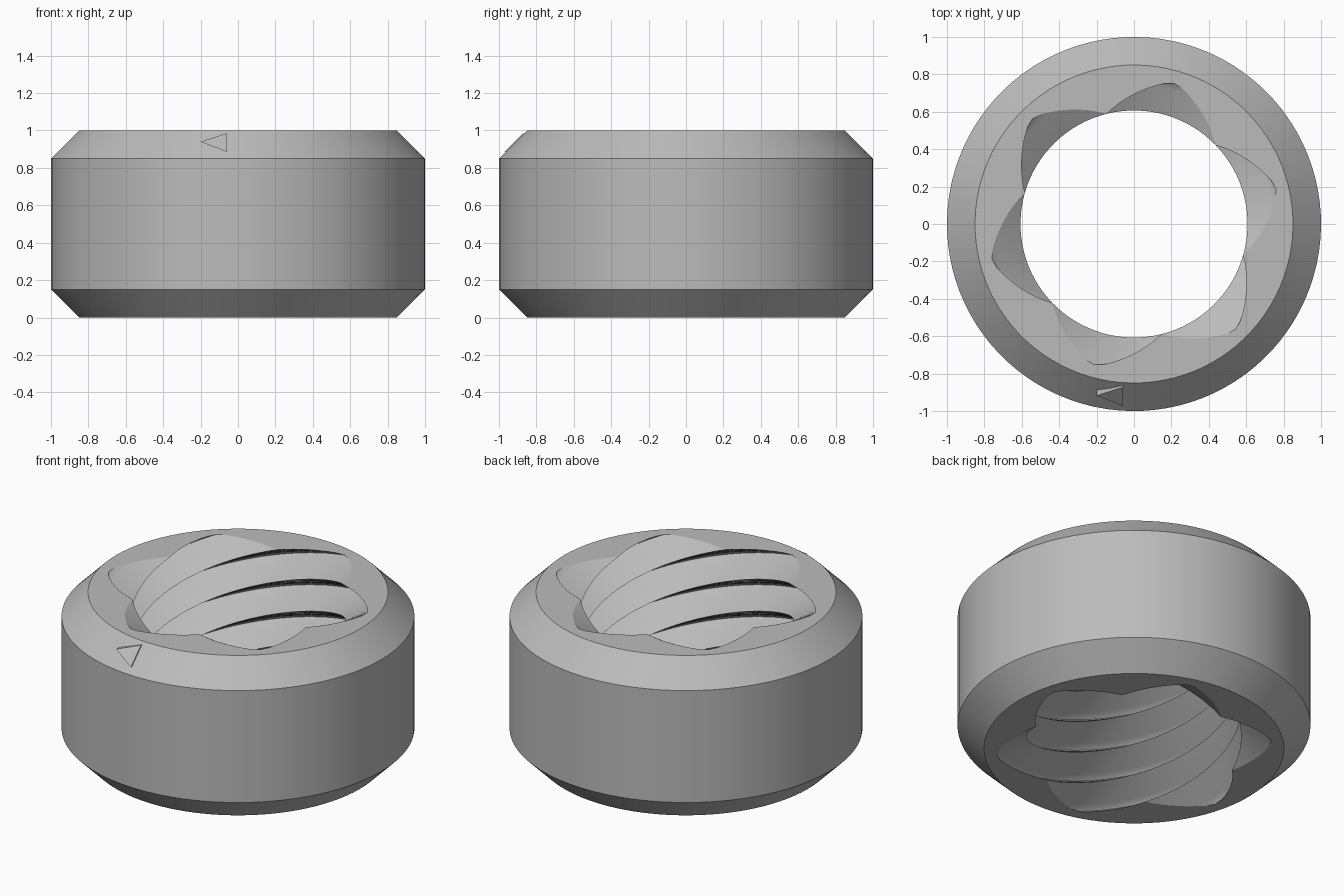
import bpy
import bmesh
import math

cube = bpy.data.objects.get("Cube")
if cube:
    bpy.data.objects.remove(cube)

STARTS = 6          # thread starts
STEPS = 16          # columns per start
COLUMNS = STARTS * STEPS
LEAD = 1.2          # height of one full thread turn
ROWS = 80
PHASE = math.radians(44)


def make_material(name, color):
    mat = bpy.data.materials.new(name)
    mat.use_nodes = True
    mat.diffuse_color = color
    mat.node_tree.nodes["Principled BSDF"].inputs["Base Color"].default_value = color
    return mat


def finish(bm, name, mat):
    bmesh.ops.recalc_face_normals(bm, faces=bm.faces[:])
    mesh = bpy.data.meshes.new(name)
    bm.to_mesh(mesh)
    bm.free()
    mesh.materials.append(mat)
    obj = bpy.data.objects.new(name, mesh)
    bpy.context.collection.objects.link(obj)
    return obj


def thread_radius(i):
    """V-shaped groove with a slightly blunted root."""
    t = 1 - abs(i % STEPS / STEPS * 2 - 1)
    return min(0.607 + 0.185 * t, 0.782)


def ring(bm, z, radius, twist=0.0):
    verts = []
    for i in range(COLUMNS):
        a = PHASE + math.tau * i / COLUMNS + twist
        r = radius(i)
        verts.append(bm.verts.new((r * math.cos(a), r * math.sin(a), z)))
    return verts


def bridge(bm, a, b, shift=0):
    for i in range(COLUMNS):
        j = (i + 1) % COLUMNS
        bm.faces.new((a[i], a[j], b[(j + shift) % COLUMNS], b[(i + shift) % COLUMNS]))


grey = make_material("grey", (0.5, 0.5, 0.5, 1))

# Threaded ring: chamfered outside, left-hand multi-start thread inside
bm = bmesh.new()
outer = [ring(bm, z, lambda i, r=r: r)
         for r, z in ((0.85, 0), (1, 0.15), (1, 0.85), (0.85, 1))]
inner = []
for k in range(ROWS + 1):
    depth = k / ROWS
    inner.append(ring(bm, 1 - depth, thread_radius, math.tau * depth / LEAD))
rings = outer + inner
for a, b in zip(rings, rings[1:]):
    bridge(bm, a, b)
# the thread advances a whole number of starts over the height
bridge(bm, inner[-1], outer[0], round(COLUMNS / LEAD))
body = finish(bm, "threaded_ring", grey)
bpy.context.view_layer.objects.active = body
body.select_set(True)
bpy.ops.object.shade_smooth_by_angle(angle=math.radians(30))
body.select_set(False)

# Raised triangular direction marker on the front upper chamfer
bm = bmesh.new()
corners = ((-0.2, 0.94), (-0.06, 0.885), (-0.06, 0.985))
top, base = ([bm.verts.new((x, z - 1.85 - lift, z)) for x, z in corners]
             for lift in (0.008, -0.04))
bm.faces.new(top)
bm.faces.new(base)
for i in range(3):
    j = (i + 1) % 3
    bm.faces.new((top[i], top[j], base[j], base[i]))
finish(bm, "direction_marker", grey)
